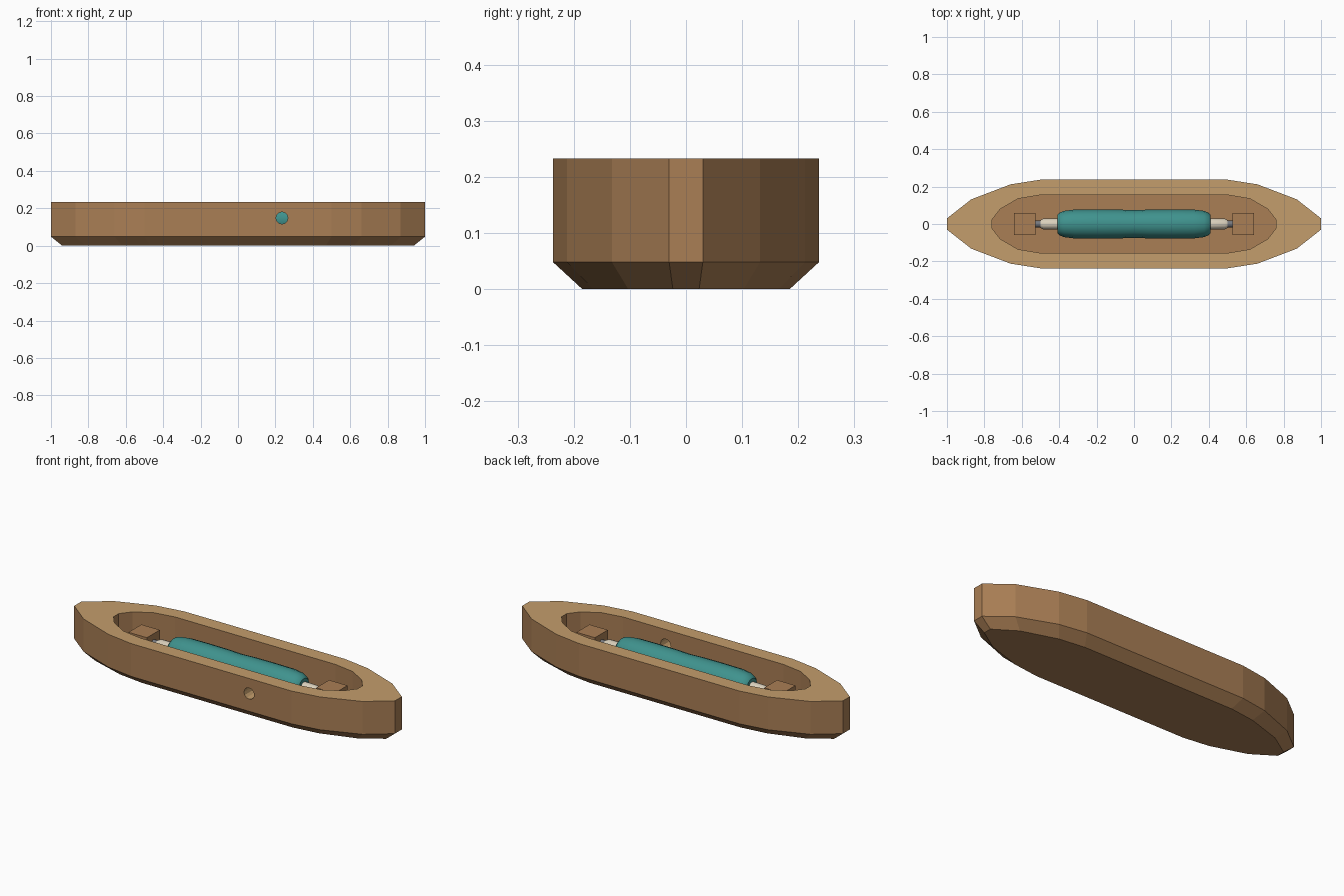
import bpy, bmesh, math
from mathutils import Matrix

if "Cube" in bpy.data.objects:
    bpy.data.objects.remove(bpy.data.objects["Cube"])


def mat(name, rgb):
    m = bpy.data.materials.new(name)
    m.diffuse_color = (*rgb, 1)
    m.use_nodes = True
    m.node_tree.nodes["Principled BSDF"].inputs["Base Color"].default_value = m.diffuse_color
    return m


WOOD = mat("wood", (0.40, 0.21, 0.09))
RIM = mat("light_wood", (0.55, 0.34, 0.15))
TEAL = mat("teal_yarn", (0.05, 0.29, 0.27))
CREAM = mat("cream", (0.70, 0.63, 0.50))
STEEL = mat("steel", (0.18, 0.19, 0.21))


def finish(name, bm, *mats):
    bmesh.ops.recalc_face_normals(bm, faces=bm.faces)
    me = bpy.data.meshes.new(name)
    bm.to_mesh(me)
    bm.free()
    for m in mats:
        me.materials.append(m)
    ob = bpy.data.objects.new(name, me)
    bpy.context.collection.objects.link(ob)
    return ob


def outline(quarter):
    """Mirror a quarter outline (tip to side) into a full closed loop."""
    half = quarter + [(-x, y) for x, y in reversed(quarter)]
    return half + [(x, -y) for x, y in reversed(half)]


def lathe_x(name, profile, z, sides, material):
    """Revolve (x, radius) points about a lengthwise axis at height z."""
    bm = bmesh.new()
    rings = []
    for x, r in profile:
        rings.append([bm.verts.new((x, r * math.cos(2 * math.pi * i / sides),
                                    z + r * math.sin(2 * math.pi * i / sides)))
                      for i in range(sides)])
    for a, b in zip(rings, rings[1:]):
        for i in range(sides):
            j = (i + 1) % sides
            bm.faces.new((a[i], a[j], b[j], b[i]))
    bm.faces.new(rings[0])
    bm.faces.new(rings[-1])
    return finish(name, bm, material)


# hull: chamfered base, walls, flat rim and hollow
outer = outline([(1.0, 0.03), (0.87, 0.132), (0.66, 0.212), (0.5, 0.237)])
inner = outline([(0.76, 0.022), (0.715, 0.08), (0.62, 0.135), (0.5, 0.155)])
TOP, FLOOR, AXIS = 0.233, 0.06, 0.14
bm = bmesh.new()
layers = [[(x * 0.94, y * 0.78, 0) for x, y in outer],
          [(x, y, 0.048) for x, y in outer],
          [(x, y, TOP) for x, y in outer],
          [(x, y, TOP) for x, y in inner],
          [(x, y, FLOOR) for x, y in inner]]
rings = [[bm.verts.new(c) for c in layer] for layer in layers]
n = len(outer)
for k, (a, b) in enumerate(zip(rings, rings[1:])):
    for i in range(n):
        j = (i + 1) % n
        f = bm.faces.new((a[i], a[j], b[j], b[i]))
        f.material_index = 1 if k == 2 else 0
bm.faces.new(rings[0])
bm.faces.new(rings[-1])
hull = finish("hull", bm, WOOD, RIM)

# thread hole through the front wall
bm = bmesh.new()
bmesh.ops.create_cone(bm, cap_ends=True, segments=12, radius1=0.032, radius2=0.032, depth=0.2,
                      matrix=Matrix.Translation((0.235, -0.2, 0.148)) @ Matrix.Rotation(math.pi / 2, 4, 'X'))
cutter = finish("thread_hole_cutter", bm, RIM)
cutter.hide_render = True
cutter.hide_set(True)
mod = hull.modifiers.new("thread_hole", 'BOOLEAN')
mod.operation, mod.solver, mod.object = 'DIFFERENCE', 'EXACT', cutter
mod.material_mode = 'TRANSFER'

# spindle, bobbin core and wound yarn
lathe_x("spindle", [(-0.56, 0.018), (0.56, 0.018)], AXIS, 10, STEEL)
half = [(0.5, 0.022), (0.485, 0.029), (0.42, 0.03)]
lathe_x("bobbin_core", half + [(-x, r) for x, r in reversed(half)], AXIS, 12, CREAM)
half = [(0.41, 0.048), (0.40, 0.06), (0.375, 0.07), (0.32, 0.077), (0.2, 0.078), (0.08, 0.077)]
lathe_x("yarn", half + [(0, 0.074)] + [(-x, r) for x, r in reversed(half)], AXIS, 14, TEAL)

# spindle holder blocks standing on the hollow floor
for side, label in ((-1, "left"), (1, "right")):
    bm = bmesh.new()
    h = 0.19 - FLOOR + 0.01
    bmesh.ops.create_cube(bm, size=1, matrix=Matrix.Translation((side * 0.585, 0, 0.19 - h / 2))
                          @ Matrix.Diagonal((0.115, 0.115, h, 1)))
    finish(label + "_holder_block", bm, WOOD)

# smooth the round parts
for name in ("spindle", "bobbin_core", "yarn"):
    ob = bpy.data.objects[name]
    bpy.ops.object.select_all(action='DESELECT')
    ob.select_set(True)
    bpy.context.view_layer.objects.active = ob
    bpy.ops.object.shade_smooth_by_angle(angle=math.radians(40))
